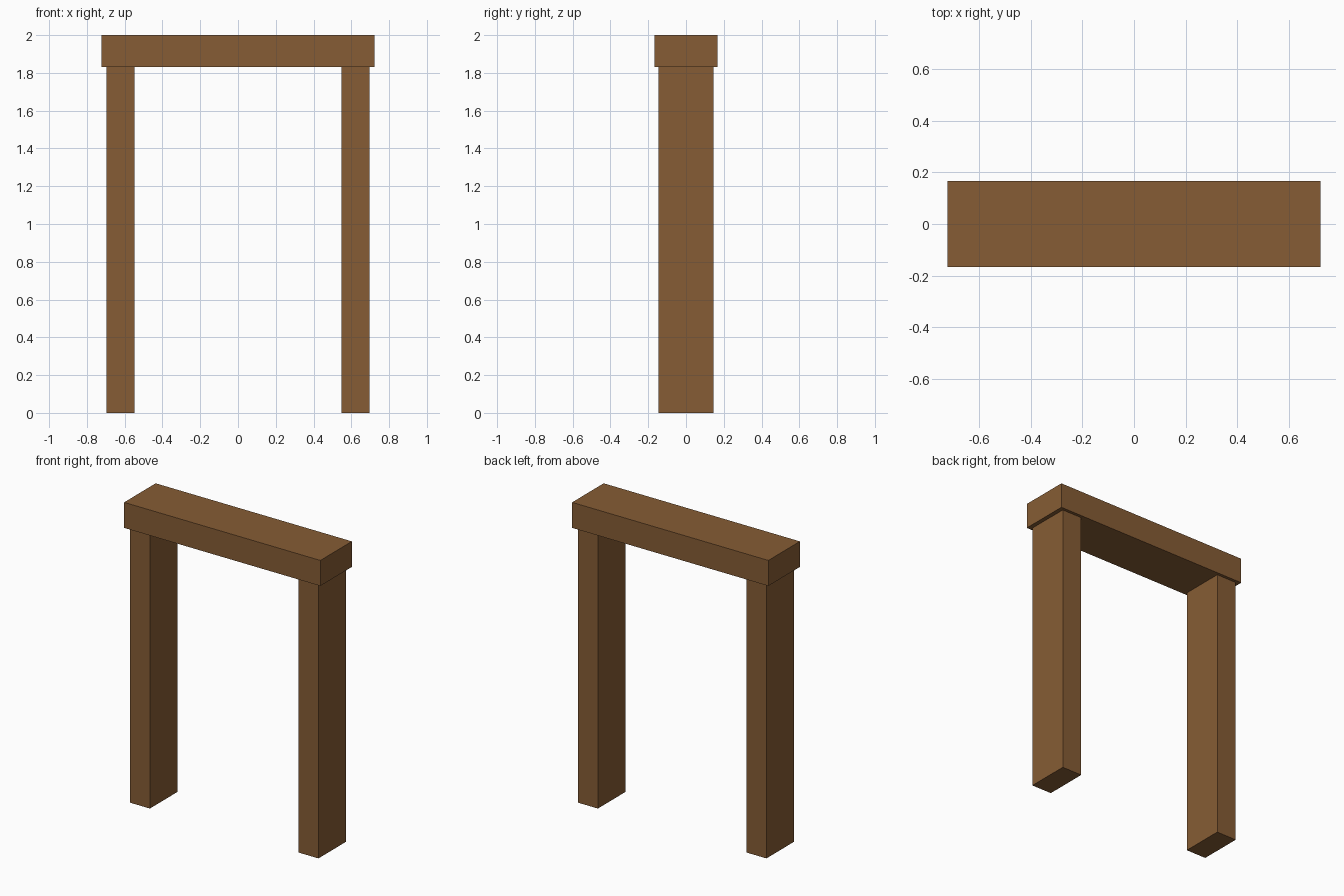
import bpy

if "Cube" in bpy.data.objects:
    bpy.data.objects.remove(bpy.data.objects["Cube"])

wood = bpy.data.materials.new("brown wood")
wood.diffuse_color = (0.24, 0.108, 0.035, 1.0)
wood.use_nodes = True
wood.node_tree.nodes["Principled BSDF"].inputs["Base Color"].default_value = wood.diffuse_color


def box(name, x, y, z):
    """Box spanning the given (min, max) ranges."""
    bpy.ops.mesh.primitive_cube_add(size=1, location=[sum(r) / 2 for r in (x, y, z)])
    obj = bpy.context.object
    obj.name = name
    obj.scale = [r[1] - r[0] for r in (x, y, z)]
    bpy.ops.object.transform_apply(location=False, rotation=False, scale=True)
    obj.data.materials.append(wood)
    return obj


# Two upright posts
box("left_post", (-0.695, -0.547), (-0.146, 0.146), (0, 1.83))
box("right_post", (0.547, 0.695), (-0.146, 0.146), (0, 1.83))

# Overhanging beam on top
box("lintel", (-0.723, 0.723), (-0.166, 0.166), (1.83, 2.0))
